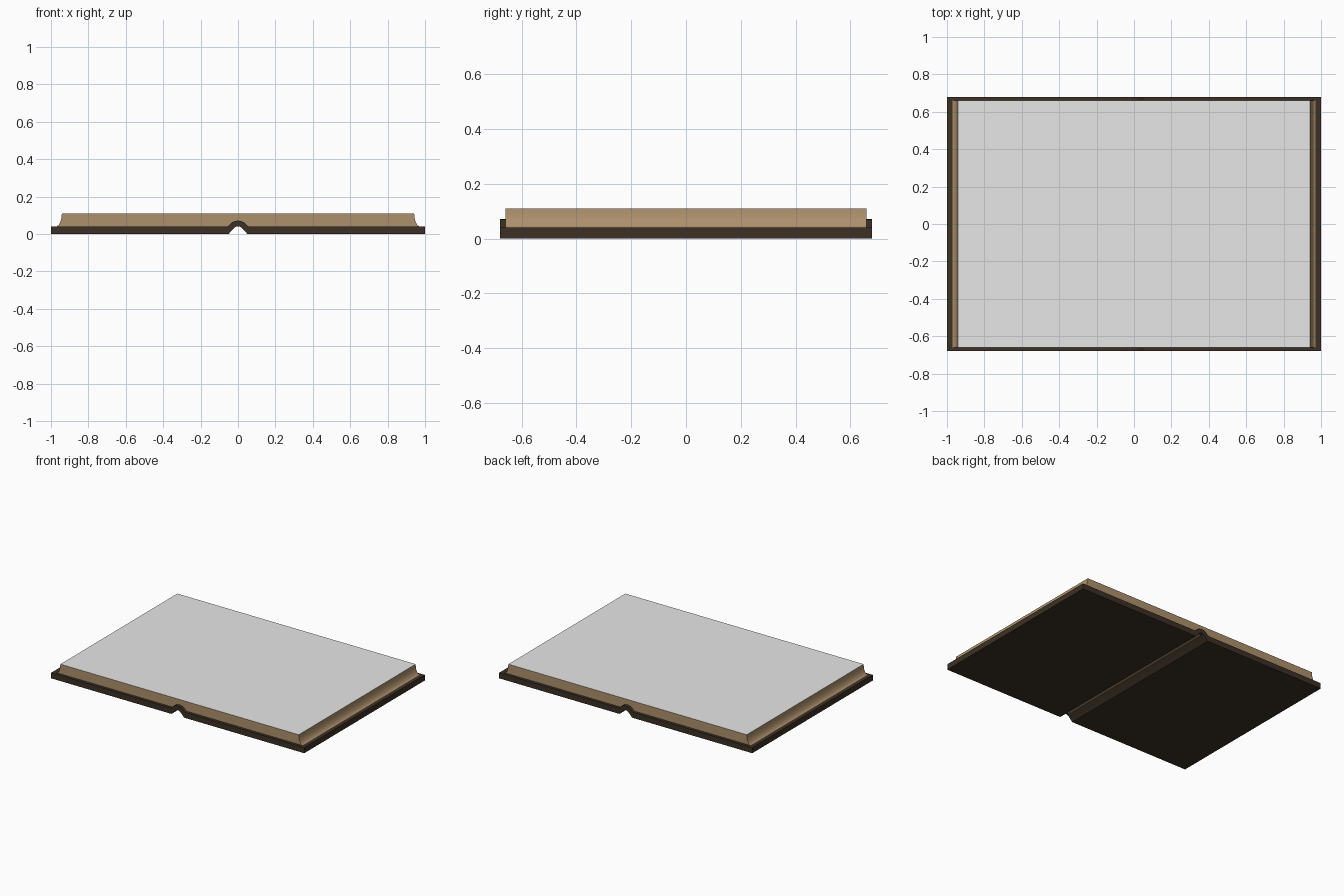
import bpy, bmesh, math

if "Cube" in bpy.data.objects:
    bpy.data.objects.remove(bpy.data.objects["Cube"])


def material(name, rgb):
    m = bpy.data.materials.new(name)
    m.diffuse_color = (*rgb, 1)
    m.use_nodes = True
    m.node_tree.nodes["Principled BSDF"].inputs["Base Color"].default_value = m.diffuse_color
    return m


cover_mat = material("dark leather brown", (0.045, 0.030, 0.018))
edge_mat = material("page edge tan", (0.42, 0.28, 0.15))
paper_mat = material("paper light grey", (0.8, 0.8, 0.8))


def extrude_profile(name, profile, half_depth, mats):
    """Extrude a closed x-z outline along y, symmetric about y = 0."""
    bm = bmesh.new()
    front = [bm.verts.new((x, -half_depth, z)) for x, z in profile]
    face = bm.faces.new(front)
    res = bmesh.ops.extrude_face_region(bm, geom=[face], use_keep_orig=True)
    moved = [g for g in res["geom"] if isinstance(g, bmesh.types.BMVert)]
    bmesh.ops.translate(bm, verts=moved, vec=(0, 2 * half_depth, 0))
    bmesh.ops.recalc_face_normals(bm, faces=bm.faces)
    me = bpy.data.meshes.new(name)
    bm.to_mesh(me)
    bm.free()
    for m in mats:
        me.materials.append(m)
    ob = bpy.data.objects.new(name, me)
    bpy.context.collection.objects.link(ob)
    return ob


def mirrored(right):
    """Complete a right-half line (outer to centre, centre last) to the left."""
    return right + [(-x, z) for x, z in reversed(right[:-1])]


# Cover: two flat boards joined by a raised spine fold
upper = mirrored([(1.0, 0.04), (0.06, 0.04), (0.052, 0.043), (0.032, 0.062),
                  (0.016, 0.069), (0, 0.071)])
lower = mirrored([(1.0, 0), (0.05, 0), (0.018, 0.034), (0.009, 0.039), (0, 0.041)])
extrude_profile("book_cover", upper + lower[::-1], 0.68, [cover_mat])

# Page block: concave fore edges, underside sitting over the spine fold
fore_edge = []
for i in range(7):
    t = i / 6
    fore_edge.append((0.975 - 0.033 * math.sin(t * math.pi / 2),
                      0.109 - 0.070 * math.cos(t * math.pi / 2)))
fold = [(x, z - 0.001) for x, z in upper[1:-1]]
top = fore_edge + [(-x, z) for x, z in reversed(fore_edge)]
pages = extrude_profile("page_block", top + fold, 0.66, [edge_mat, paper_mat])
for p in pages.data.polygons:
    if p.normal.z > 0.99 and p.center.z > 0.1:
        p.material_index = 1

# Smooth the curved folds, keep the corners sharp
for ob in bpy.context.collection.objects:
    ob.select_set(True)
    bpy.context.view_layer.objects.active = ob
bpy.ops.object.shade_smooth_by_angle(angle=math.radians(30))
